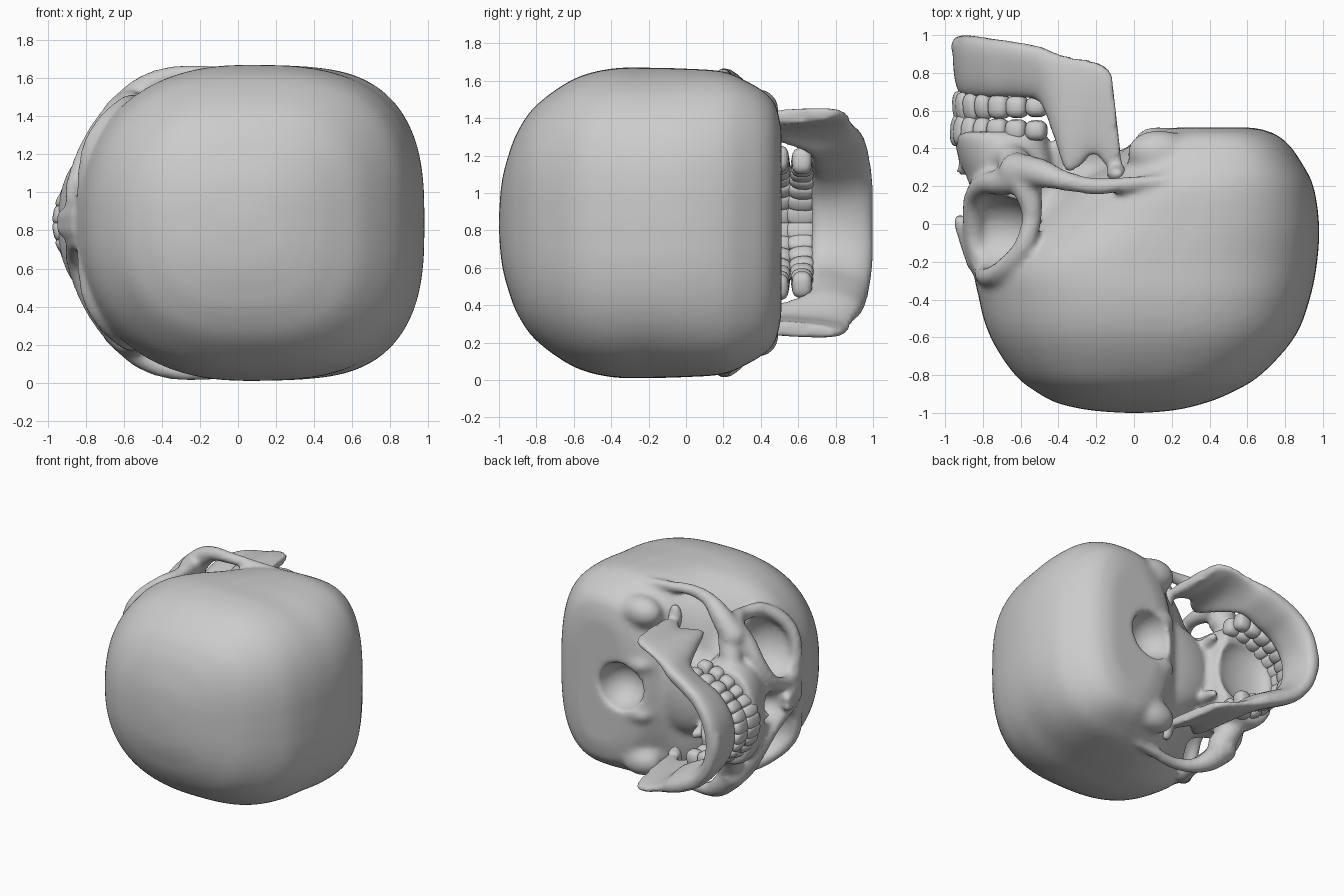
import bpy, bmesh, math
from mathutils import Vector, Matrix

if "Cube" in bpy.data.objects:
    bpy.data.objects.remove(bpy.data.objects["Cube"])

ZC = 0.84  # height of the symmetry plane (the skull lies on its side)


def cat(pts, n):
    """Catmull-Rom resampling of a list of equal-length tuples."""
    out = []
    for i in range(len(pts) - 1):
        p = [pts[max(i - 1, 0)], pts[i], pts[i + 1], pts[min(i + 2, len(pts) - 1)]]
        for k in range(n):
            t = k / n
            out.append([0.5 * (2 * b + (c - a) * t + (2 * a - 5 * b + 4 * c - d) * t * t
                               + (3 * b - a - 3 * c + d) * t ** 3) for a, b, c, d in zip(*p)])
    out.append(list(pts[-1]))
    return out


def spow(v, e):
    return math.copysign(abs(v) ** e, v)


def skin(bm, rings):
    vs = [[bm.verts.new(p) for p in r] for r in rings]
    n = len(vs[0])
    for a, b in zip(vs, vs[1:]):
        for i in range(n):
            bm.faces.new((a[i], a[(i + 1) % n], b[(i + 1) % n], b[i]))
    bm.faces.new(vs[0][::-1])
    bm.faces.new(vs[-1])


def blob(bm, x, y, z, rx, ry, rz, seg=16):
    m = Matrix.Translation((x, y, ZC + z)) @ Matrix.Diagonal((rx, ry, rz, 1))
    bmesh.ops.create_uvsphere(bm, u_segments=seg, v_segments=seg // 2 + 2, radius=1, matrix=m)


def tube(bm, pts):
    """Organic round-ended bar on both sides through (x, y, z, radius) points."""
    path = cat(pts, 4)
    for s in (1, -1):
        ps = [Vector((x, y, ZC + s * z)) for x, y, z, r in path]
        u, rings = Vector((.31, .52, .79)), []
        for i, p in enumerate(ps):
            t = (ps[min(i + 1, len(ps) - 1)] - ps[max(i - 1, 0)]).normalized()
            u = (u - t * u.dot(t)).normalized()
            w = t.cross(u)
            rings.append([p + path[i][3] * (u * math.cos(a) + w * math.sin(a))
                          for a in [math.pi * k / 6 for k in range(12)]])
        skin(bm, rings)
        for x, y, z, r in (pts[0], pts[-1]):
            blob(bm, x, y, s * z, r, r, r, 12)


def loft(bm, secs, nf, nb, n=8):
    """Stack of super-ellipse sections (y, xmin, xmax, half width)."""
    rings = []
    for y, x0, x1, h in cat(secs, n):
        ring = []
        for i in range(56):
            a = 2 * math.pi * i / 56
            c, s = math.cos(a), math.sin(a)
            e = 2 / (nf if c < 0 else nb)
            ring.append(((x0 + x1) / 2 + (x1 - x0) / 2 * spow(c, e), y, ZC + h * spow(s, e)))
        rings.append(ring)
    skin(bm, rings)


def make(name, bm, fix=True):
    if fix:
        bmesh.ops.recalc_face_normals(bm, faces=bm.faces)
    me = bpy.data.meshes.new(name)
    bm.to_mesh(me)
    bm.free()
    for p in me.polygons:
        p.use_smooth = True
    ob = bpy.data.objects.new(name, me)
    bpy.context.collection.objects.link(ob)
    return ob


def remesh(ob, size, smooth=0):
    m = ob.modifiers.new("fuse", 'REMESH')
    m.mode, m.voxel_size, m.use_smooth_shade = 'VOXEL', size, True
    if smooth:
        m = ob.modifiers.new("soften", 'SMOOTH')
        m.factor, m.iterations = 0.5, smooth


def bake(ob):
    me = bpy.data.meshes.new_from_object(ob.evaluated_get(bpy.context.evaluated_depsgraph_get()))
    ob.modifiers.clear()
    ob.data = me
    for p in me.polygons:
        p.use_smooth = True


# braincase, face block and central skull base
bm = bmesh.new()
loft(bm, [(-1, -.06, .06, .05), (-.985, -.24, .22, .22), (-.95, -.4, .37, .36), (-.9, -.5, .5, .49),
          (-.8, -.63, .67, .63), (-.6, -.76, .85, .77), (-.4, -.82, .93, .825), (-.2, -.83, .97, .83),
          (0, -.6, .98, .825), (.2, -.38, .95, .81), (.32, -.14, .89, .76), (.42, -.02, .82, .7),
          (.48, .06, .74, .63), (.51, .18, .64, .5)], 2.3, 2.85)
loft(bm, [(-.28, -.8, -.4, .42), (-.15, -.84, -.4, .45), (0, -.84, -.4, .43), (.2, -.88, -.4, .4),
          (.35, -.93, -.42, .4), (.46, -.95, -.45, .39), (.49, -.94, -.46, .37)], 2.3, 4)
blob(bm, -.35, .04, 0, .2, .22, .5, 24)
blob(bm, -.15, .26, 0, .36, .13, .34, 24)
for s in (1, -1):
    blob(bm, .13, .38, s * .6, .17, .12, .12)     # mastoids
    blob(bm, .12, .45, s * .2, .12, .07, .06)     # occipital condyles
core = make("core", bm)
remesh(core, .03)

# eye sockets, foramen and palate hollow in one cutter, nasal opening in another
holes = [[(-.76, -.05, .37, .29, .205, .25), (-.76, -.05, -.37, .29, .205, .25),
          (.24, .52, 0, .19, .22, .19), (-.64, .5, 0, .25, .1, .25)],
         [(-.93, .16, 0, .22, .135, .12)]]
cutters = []
for group in holes:
    b = bmesh.new()
    for h in group:
        blob(b, *h, 24)
    cut = make("cutter", b)
    cut.hide_render = True
    cutters.append(cut)
    m = core.modifiers.new("hole", 'BOOLEAN')
    m.operation, m.object, m.solver = 'DIFFERENCE', cut, 'EXACT'
bake(core)
for c in cutters:
    bpy.data.objects.remove(c)

# rims, cheekbones, arches and nasal bones
bm = bmesh.new()
tube(bm, [(-.8, -.25, .12, .05), (-.78, -.28, .36, .05), (-.7, -.245, .51, .055), (-.59, -.13, .61, .055),
          (-.54, .04, .625, .055), (-.57, .2, .62, .08), (-.61, .28, .57, .085)])
tube(bm, [(-.6, .24, .6, .08), (-.7, .22, .5, .07), (-.79, .21, .36, .06), (-.85, .13, .2, .055),
          (-.85, -.04, .11, .055), (-.82, -.2, .1, .05)])
tube(bm, [(-.62, .28, .56, .1), (-.5, .27, .69, .08), (-.37, .23, .765, .055), (-.2, .2, .785, .045),
          (0, .215, .775, .04), (.2, .235, .77, .03)])
tube(bm, [(-.82, -.2, .03, .07), (-.87, -.08, .03, .06), (-.92, .015, .03, .04)])
tube(bm, [(-.6, .28, .52, .1), (-.66, .36, .38, .08)])
tube(bm, [(-.42, .18, .2, .06), (-.4, .32, .22, .05), (-.39, .44, .24, .035)])
blob(bm, -.9, .285, 0, .05, .03, .03)
rims = make("rims", bm)

# fuse everything into the skull
bm = bmesh.new()
bm.from_mesh(core.data)
bm.from_mesh(rims.data)
bpy.data.objects.remove(core)
bpy.data.objects.remove(rims)
skull = make("skull", bm, False)
remesh(skull, .02, 7)
bake(skull)

# lower jaw: stations of top point and bottom point (x, y, half z) plus half thickness
half = [(-.88, .67, 0, -.905, 1.0, 0, .065), (-.85, .67, .14, -.87, 1.0, .18, .065),
        (-.75, .67, .26, -.77, .985, .32, .065), (-.61, .67, .33, -.63, .965, .41, .065),
        (-.49, .64, .4, -.5, .94, .465, .06), (-.42, .46, .46, -.41, .905, .505, .05),
        (-.36, .28, .51, -.33, .885, .535, .04), (-.29, .3, .525, -.27, .875, .56, .04),
        (-.21, .37, .535, -.21, .86, .575, .04), (-.13, .29, .545, -.16, .84, .585, .04),
        (-.06, .27, .55, -.12, .8, .585, .04)]
full = [(a, b, -c, d, e, -f, t) for a, b, c, d, e, f, t in half[:0:-1]] + half
path = cat(full, 5)
rings = []
for i, p in enumerate(path):
    q0, q1 = path[max(i - 1, 0)], path[min(i + 1, len(path) - 1)]
    tan = Vector((q1[3] - q0[3], 0, q1[5] - q0[5])).normalized()
    nor = Vector((-tan.z, 0, tan.x))
    top, bot = Vector(p[0:3]), Vector(p[3:6])
    mid, up = (top + bot) / 2, (top - bot) / 2
    rings.append([mid + up * spow(math.cos(a), .75) + nor * p[6] * spow(math.sin(a), .75) + Vector((0, 0, ZC))
                  for a in [2 * math.pi * k / 24 for k in range(24)]])
bm = bmesh.new()
skin(bm, rings)
for s in (1, -1):
    blob(bm, -.09, .265, s * .55, .055, .05, .12)   # condyles
blob(bm, -.91, .94, 0, .06, .06, .15)               # chin
jaw = make("lower_jaw", bm)
remesh(jaw, .017, 4)
bake(jaw)


# teeth: rounded, tapering blocks along a half-ellipse arch
def teeth(name, y, grow, bite):
    bm = bmesh.new()
    for i in range(7):
        t = math.radians(7 + 12.2 * i)
        molar = i > 3
        w = .046 + .008 * (i == 0) + .012 * molar
        d = .035 + .006 * i
        h = .085 - .005 * i
        for s in (1, -1):
            pos = Vector((-.43 - (.5 + grow) * math.cos(t), y, ZC + s * (.335 + grow) * math.sin(t)))
            ang = math.atan2(s * .5 * math.sin(t), .335 * math.cos(t))
            rot = Matrix.Rotation(ang, 4, 'Y')
            vs = bmesh.ops.create_uvsphere(bm, u_segments=14, v_segments=10, radius=1)['verts']
            for v in vs:
                c = Vector([spow(k, .7) for k in v.co])
                thin = 1 - (.0 if molar else .35) * max(0, c.y * bite)
                v.co = pos + rot @ Vector((c.x * d * thin, c.y * h, c.z * w))
    return make(name, bm)


teeth("upper_teeth", .495, .012, 1)
teeth("lower_teeth", .62, 0, -1)
